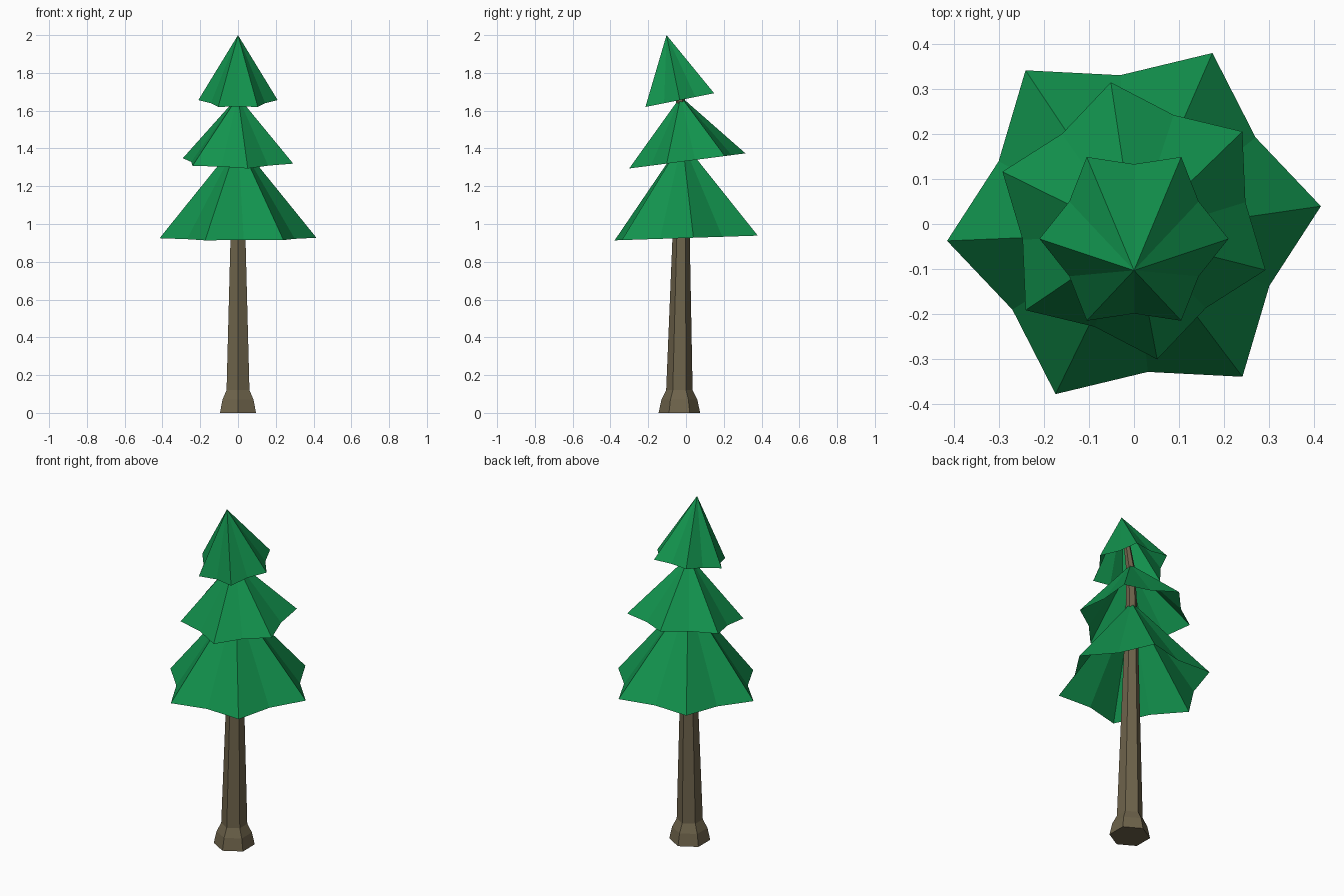
import bpy, bmesh, math
from math import sin, cos, radians

if "Cube" in bpy.data.objects:
    bpy.data.objects.remove(bpy.data.objects["Cube"])


def material(name, rgb):
    m = bpy.data.materials.new(name)
    m.diffuse_color = (*rgb, 1.0)
    m.use_nodes = True
    m.node_tree.nodes["Principled BSDF"].inputs["Base Color"].default_value = m.diffuse_color
    return m


def make_object(name, bm, mat):
    bmesh.ops.recalc_face_normals(bm, faces=bm.faces[:])
    me = bpy.data.meshes.new(name)
    bm.to_mesh(me)
    bm.free()
    me.materials.append(mat)
    ob = bpy.data.objects.new(name, me)
    bpy.context.collection.objects.link(ob)
    return ob


green = material("pine green", (0.006, 0.29, 0.075))
bark = material("bark brown", (0.155, 0.125, 0.070))

# Trunk: six-sided, flared foot, slightly leaning rings (z, centre y, radius)
rings = [(0, -0.035, 0.110), (0.07, -0.035, 0.095), (0.12, -0.035, 0.070),
         (0.92, -0.026, 0.046), (1.42, -0.021, 0.031),
         (1.66, -0.030, 0.024), (1.86, -0.068, 0.016)]
bm = bmesh.new()
loops = []
for z, cy, r in rings:
    loops.append([bm.verts.new((r * cos(radians(30 + 60 * i)),
                                cy + r * sin(radians(30 + 60 * i)), z))
                  for i in range(6)])
for a, b in zip(loops, loops[1:]):
    for i in range(6):
        j = (i + 1) % 6
        bm.faces.new((a[i], a[j], b[j], b[i]))
bm.faces.new(loops[0][::-1])
bm.faces.new(loops[-1])
make_object("trunk", bm, bark)


# Foliage: open star-rimmed cones, each rim tilted up towards the back
def foliage(name, cy, z, slope, r_out, r_in, turn, apex):
    bm = bmesh.new()
    tip = bm.verts.new(apex)
    rim = []
    for i in range(12):
        r = r_in if i % 2 else r_out
        a = radians(turn + 30 * i)
        dy = r * sin(a)
        rim.append(bm.verts.new((r * cos(a), cy + dy, z + slope * dy)))
    for i in range(12):
        bm.faces.new((rim[i], rim[(i + 1) % 12], tip))
    make_object(name, bm, green)


foliage("lower_branches", 0.001, 0.926, 0.033, 0.417, 0.331, 5.3, (0, -0.02, 1.44))
foliage("middle_branches", 0.007, 1.334, 0.130, 0.312, 0.251, 39.5, (0, -0.028, 1.675))
foliage("top_branches", -0.033, 1.656, 0.200, 0.210, 0.166, 0, (0, -0.103, 2.0))
